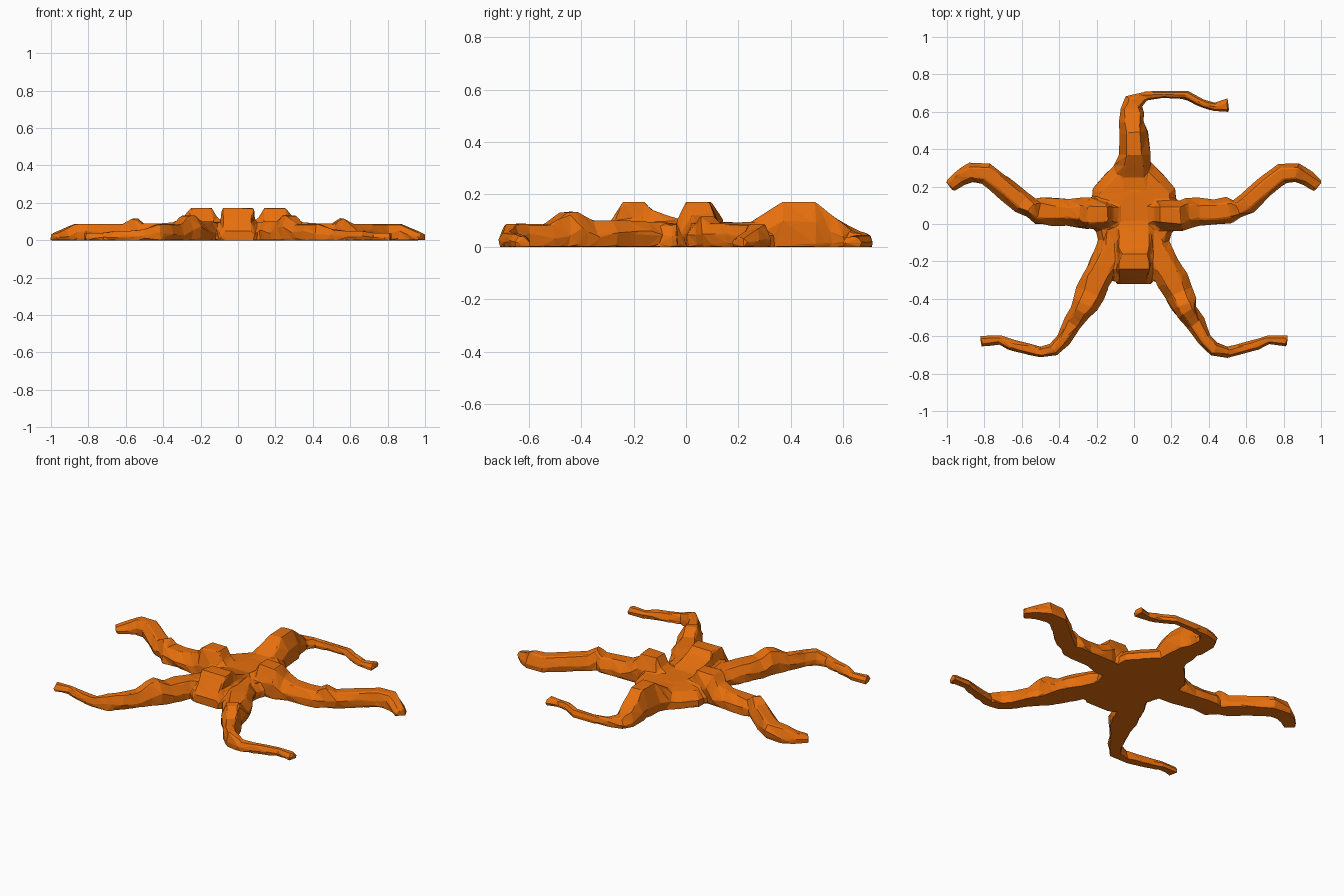
import bpy, bmesh, random
from mathutils import Vector

random.seed(7)
bm = bmesh.new()


def loft(rings):
    """Skin a list of equal-length vertex rings into a closed tube."""
    rows = [[bm.verts.new(p) for p in r] for r in rings]
    n = len(rows[0])
    for a, b in zip(rows, rows[1:]):
        for i in range(n):
            j = (i + 1) % n
            bm.faces.new((a[i], a[j], b[j], b[i]))
    bm.faces.new(rows[0][::-1])
    bm.faces.new(rows[-1])


def arm(stations, side=1, top=.27):
    """Flat-bottomed arm through stations of (x, y, width, height)."""
    pts = [Vector((s[0] * side, s[1], 0)) for s in stations]
    rings = []
    for i, (x, y, w, h) in enumerate(stations):
        before = (pts[i] - pts[i - 1]).normalized() if i else Vector()
        after = (pts[i + 1] - pts[i]).normalized() if i < len(pts) - 1 else Vector()
        t = (before + after).normalized()
        across = Vector((-t.y, t.x, 0))
        ring = []
        for u, v in ((-.46, 0), (.46, 0), (.5, .45), (top, 1), (-top, 1), (-.5, .45)):
            u += random.uniform(-.06, .06)
            if v == .45:
                v += random.uniform(-.15, .15)
            ring.append(pts[i] + across * u * w + Vector((0, 0, v * h)))
        rings.append(ring)
    loft(rings)


# Shallow central body: base, shoulder and flat top outlines
half = [(0, .36), (.09, .33), (.16, .26), (.22, .19), (.23, .08), (.21, -.02),
        (.18, -.12), (.165, -.22), (.10, -.31), (0, -.32)]
outline = half + [(-x, y) for x, y in half[-2:0:-1]]
loft([[(x * s, y * s, z) for x, y in outline]
      for s, z in ((1, 0), (1, .04), (.85, .085), (.45, .095))])

# Raised knob at the front of the body, sloping back to the centre
arm([(0, -.32, .18, .05), (0, -.28, .20, .11), (0, -.24, .19, .172),
     (0, -.16, .19, .172), (0, -.13, .20, .14), (0, -.04, .22, .11),
     (0, .03, .20, .09)], top=.40)

# Side arms and front legs, mirrored
side_arm = [(.07, .05, .14, .095), (.11, .05, .15, .12), (.14, .05, .16, .172),
            (.25, .05, .17, .172), (.29, .06, .16, .12), (.35, .065, .14, .095),
            (.43, .065, .15, .09), (.51, .07, .15, .088), (.55, .085, .10, .12),
            (.60, .115, .12, .088), (.70, .20, .12, .088), (.79, .27, .12, .088),
            (.87, .275, .10, .088), (.93, .245, .09, .06), (.985, .198, .07, .035)]
front_leg = [(.10, -.06, .14, .09), (.12, -.16, .17, .095), (.17, -.24, .16, .10),
             (.205, -.30, .16, .10), (.235, -.37, .15, .10),
             (.265, -.43, .14, .135), (.285, -.47, .12, .13), (.33, -.53, .10, .085),
             (.38, -.62, .08, .088), (.43, -.67, .075, .088), (.50, -.685, .06, .06),
             (.58, -.665, .06, .05), (.66, -.645, .055, .05), (.72, -.62, .05, .04),
             (.82, -.625, .06, .04)]
for s in (1, -1):
    arm(side_arm, s)
    arm(front_leg, s)

# Back arm, tall at the root with a thin tip hooking to one side
arm([(0, .10, .20, .09), (0, .25, .24, .095), (0, .31, .20, .135), (0, .37, .17, .172),
     (0, .49, .155, .172), (-.01, .55, .13, .125), (-.01, .61, .13, .085),
     (0, .65, .10, .06), (.06, .685, .05, .05), (.16, .695, .04, .045),
     (.28, .69, .045, .045), (.36, .645, .045, .045), (.43, .625, .05, .035),
     (.505, .635, .07, .04)])

bmesh.ops.recalc_face_normals(bm, faces=bm.faces)
mesh = bpy.data.meshes.new("starfish")
bm.to_mesh(mesh)
bm.free()
star = bpy.data.objects.new("starfish", mesh)
bpy.context.collection.objects.link(star)

# Fuse everything into one skin, then reduce it to chunky flat facets
fuse = star.modifiers.new("fuse", 'REMESH')
fuse.mode = 'VOXEL'
fuse.voxel_size = .01
facet = star.modifiers.new("facet", 'DECIMATE')
facet.ratio = .035

# Orange skin
mat = bpy.data.materials.new("orange")
mat.diffuse_color = (.80, .16, .004, 1)
mesh.materials.append(mat)
